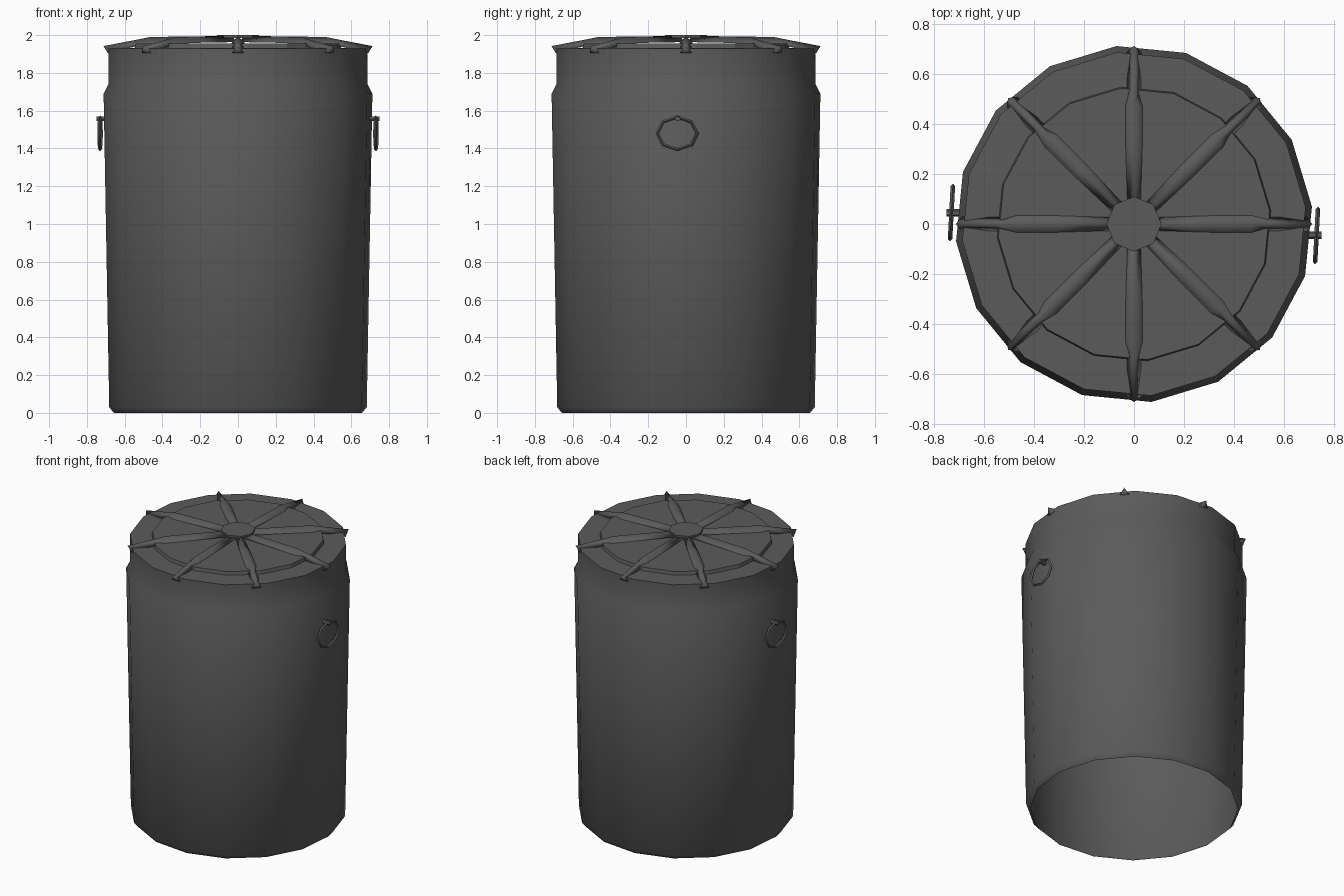
import bpy, bmesh, math
from mathutils import Matrix, Vector

if "Cube" in bpy.data.objects:
    bpy.data.objects.remove(bpy.data.objects["Cube"])

OFF = math.radians(5.6)   # the drum's 16 sides are turned slightly
SIDES = 16

grey = bpy.data.materials.new("dark grey metal")
grey.diffuse_color = (0.105, 0.105, 0.105, 1)
grey.use_nodes = True
grey.node_tree.nodes["Principled BSDF"].inputs["Base Color"].default_value = grey.diffuse_color


def finish(name, bm, smooth=None):
    bmesh.ops.recalc_face_normals(bm, faces=bm.faces)
    me = bpy.data.meshes.new(name)
    bm.to_mesh(me)
    bm.free()
    me.materials.append(grey)
    ob = bpy.data.objects.new(name, me)
    bpy.context.collection.objects.link(ob)
    if smooth:
        bpy.ops.object.select_all(action='DESELECT')
        ob.select_set(True)
        bpy.context.view_layer.objects.active = ob
        bpy.ops.object.shade_smooth_by_angle(angle=math.radians(smooth))
    return ob


def loft(bm, rings, close=False, caps=True):
    """Skin a list of rings of points."""
    vs = [[bm.verts.new(p) for p in r] for r in rings]
    n = len(vs[0])
    pairs = list(zip(vs, vs[1:])) + ([(vs[-1], vs[0])] if close else [])
    for a, b in pairs:
        for i in range(n):
            j = (i + 1) % n
            bm.faces.new((a[i], a[j], b[j], b[i]))
    if caps and not close:
        bm.faces.new(vs[0])
        bm.faces.new(vs[-1])
    return vs


def circle(r, z, n=SIDES, off=OFF):
    return [(r * math.cos(off + math.tau * i / n),
             r * math.sin(off + math.tau * i / n), z) for i in range(n)]


# drum wall, open underneath
bm = bmesh.new()
profile = [(0.66, 0), (0.685, 0.03), (0.715, 1.69), (0.69, 1.74), (0.69, 1.93)]
loft(bm, [circle(r, z) for r, z in profile], caps=False)
finish("drum_wall", bm, 60)

# lid with a raised inner disc
bm = bmesh.new()
vs = loft(bm, [circle(0.69, 1.93), circle(0.55, 1.932), circle(0.545, 1.955)], caps=False)
bm.faces.new(vs[-1])
finish("lid", bm)

# eight tapered ribs, triangular in section: radius, half width, bottom, top
bm = bmesh.new()
stations = [(0.04, 0.025, 1.963, 1.995), (0.30, 0.033, 1.960, 1.993),
            (0.47, 0.034, 1.955, 1.989), (0.55, 0.028, 1.938, 1.973)]
for k in range(8):
    turn = Matrix.Rotation(math.tau * k / 8, 3, 'Z')
    rings = [[turn @ Vector(p) for p in ((r, -w, b), (r, w, b), (r, 0, t))]
             for r, w, b, t in stations]
    rings.append([turn @ Vector(p) for p in
                  ((0.69, -0.03, 1.905), (0.69, 0.03, 1.905), (0.712, 0, 1.942))])
    loft(bm, rings)
finish("lid_ribs", bm, 130)

# hub plate
bm = bmesh.new()
loft(bm, [circle(0.11, 1.986, 8, 0), circle(0.11, 2.0, 8, 0)])
finish("hub_plate", bm)

# ring handles and their pins, one on each side
for side, k in (("right", 0), ("left", 1)):
    turn = Matrix.Rotation(math.pi * k, 4, 'Z')
    place = turn @ Matrix.Translation((0.73, -0.046, 1.48)) @ Matrix.Rotation(math.radians(-3), 4, 'Z')
    bm = bmesh.new()
    rings = []
    for i in range(8):
        a = math.tau * i / 8
        rings.append([place @ Vector((0.009 * math.cos(t),
                                      (0.106 + 0.009 * math.sin(t)) * math.cos(a),
                                      (0.086 + 0.009 * math.sin(t)) * math.sin(a)))
                      for t in (0, math.pi / 2, math.pi, math.pi * 1.5)])
    loft(bm, rings, close=True)
    finish(side + "_ring_handle", bm, 60)

    bm = bmesh.new()
    pin = [[turn @ Vector((x, -0.044 + 0.015 * math.cos(math.tau * i / 6),
                           1.557 + 0.015 * math.sin(math.tau * i / 6))) for i in range(6)]
           for x in (0.69, 0.75)]
    loft(bm, pin)
    finish(side + "_handle_pin", bm)
